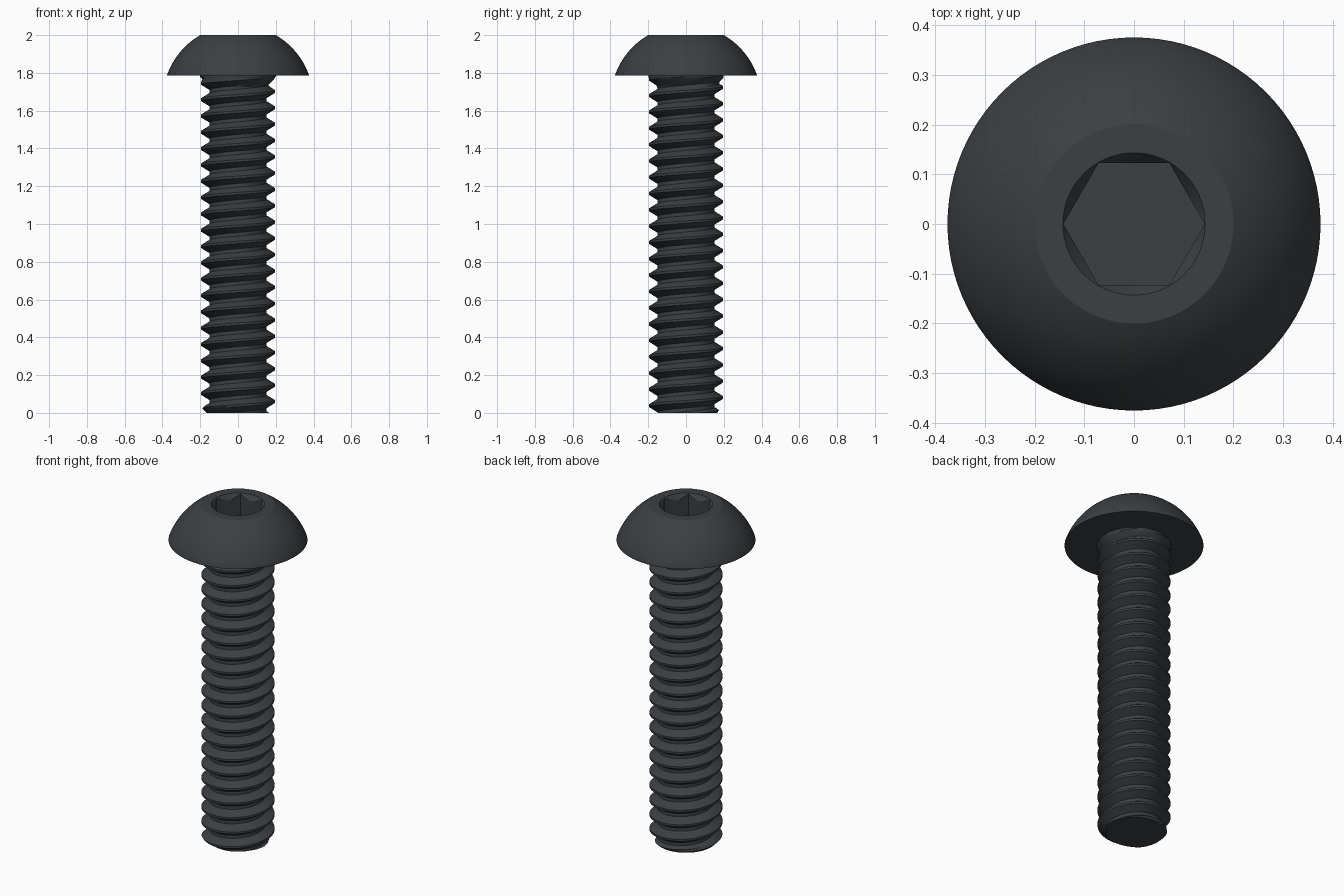
import bpy, bmesh, math

if "Cube" in bpy.data.objects:
    bpy.data.objects.remove(bpy.data.objects["Cube"])

SEG = 96
PITCH, Z0 = 0.0864, 0.06          # thread pitch and crest height at angle 0
CREST, ROOT = 0.197, 0.152        # thread radii
HEAD_Z = 1.787                    # underside of the head

black = bpy.data.materials.new("black_steel")
black.diffuse_color = (0.045, 0.05, 0.055, 1)
black.use_nodes = True
black.node_tree.nodes["Principled BSDF"].inputs["Base Color"].default_value = black.diffuse_color


def ring_mesh(name, rings):
    """Skin a list of rings; each ring maps an angle to (radius, z)."""
    bm = bmesh.new()
    rows = []
    for ring in rings:
        row = []
        for i in range(SEG + 1):
            a = 2 * math.pi * i / SEG
            r, z = ring(a)
            row.append(bm.verts.new((r * math.cos(a), r * math.sin(a), z)))
        rows.append(row)
    for lo, hi in zip(rows, rows[1:]):
        for i in range(SEG):
            bm.faces.new((lo[i], lo[i + 1], hi[i + 1], hi[i]))
    bmesh.ops.remove_doubles(bm, verts=bm.verts, dist=1e-5)
    bmesh.ops.dissolve_degenerate(bm, edges=bm.edges, dist=1e-5)
    bmesh.ops.recalc_face_normals(bm, faces=bm.faces)
    me = bpy.data.meshes.new(name)
    bm.to_mesh(me)
    bm.free()
    me.materials.append(black)
    ob = bpy.data.objects.new(name, me)
    bpy.context.collection.objects.link(ob)
    bpy.ops.object.select_all(action='DESELECT')
    ob.select_set(True)
    bpy.context.view_layer.objects.active = ob
    bpy.ops.object.shade_smooth_by_angle(angle=math.radians(30))
    return ob


def circle(r, z):
    return lambda a: (r, z)


# Head: underside, spherical dome, flat top, countersunk hex socket
HEX, RIM, FLOOR = 0.123, 0.143, 1.87


def hex_r(a):
    return HEX / math.cos((a % (math.pi / 3)) - math.pi / 6)


C = 1.655                          # centre height of the dome sphere
R = math.hypot(0.2, 2 - C)
a0, a1 = math.acos(0.375 / R), math.acos(0.2 / R)
dome = [a0 + (a1 - a0) * i / 16 for i in range(17)]
head = [circle(0, HEAD_Z), circle(0.375, HEAD_Z)]
head += [circle(R * math.cos(t), C + R * math.sin(t)) for t in dome]
head += [circle(RIM, 2.0),
         lambda a: (hex_r(a), 2 - (RIM - hex_r(a)) * 1.5),
         lambda a: (hex_r(a), FLOOR),
         circle(0, FLOOR)]
ring_mesh("button_head", head)


# Shank: helical thread rows, clamped at both ends
def thread_radius(a, z):
    f = ((z - Z0) / PITCH - a / (2 * math.pi)) % 1
    d = min(f, 1 - f)
    t = min(max((d - 0.07) / 0.32, 0), 1)
    r = CREST + (ROOT - CREST) * t
    r = min(r, 0.165 + z)                    # chamfered tip
    return max(r, 0.2 - (HEAD_Z - 0.01 - z)) if z < HEAD_Z - 0.01 else 0.2


def thread_row(turns):
    def ring(a):
        z = Z0 + PITCH * (turns + a / (2 * math.pi))
        z = min(max(z, 0), HEAD_Z)
        return thread_radius(a, z), z
    return ring


steps = (0, 0.07, 0.23, 0.39, 0.5, 0.61, 0.77, 0.93)
turns = range(-3, int(HEAD_Z / PITCH) + 2)
shank = [circle(0, 0)] + [thread_row(k + f) for k in turns for f in steps]
shank.append(circle(0, HEAD_Z))
ring_mesh("threaded_shank", shank)
